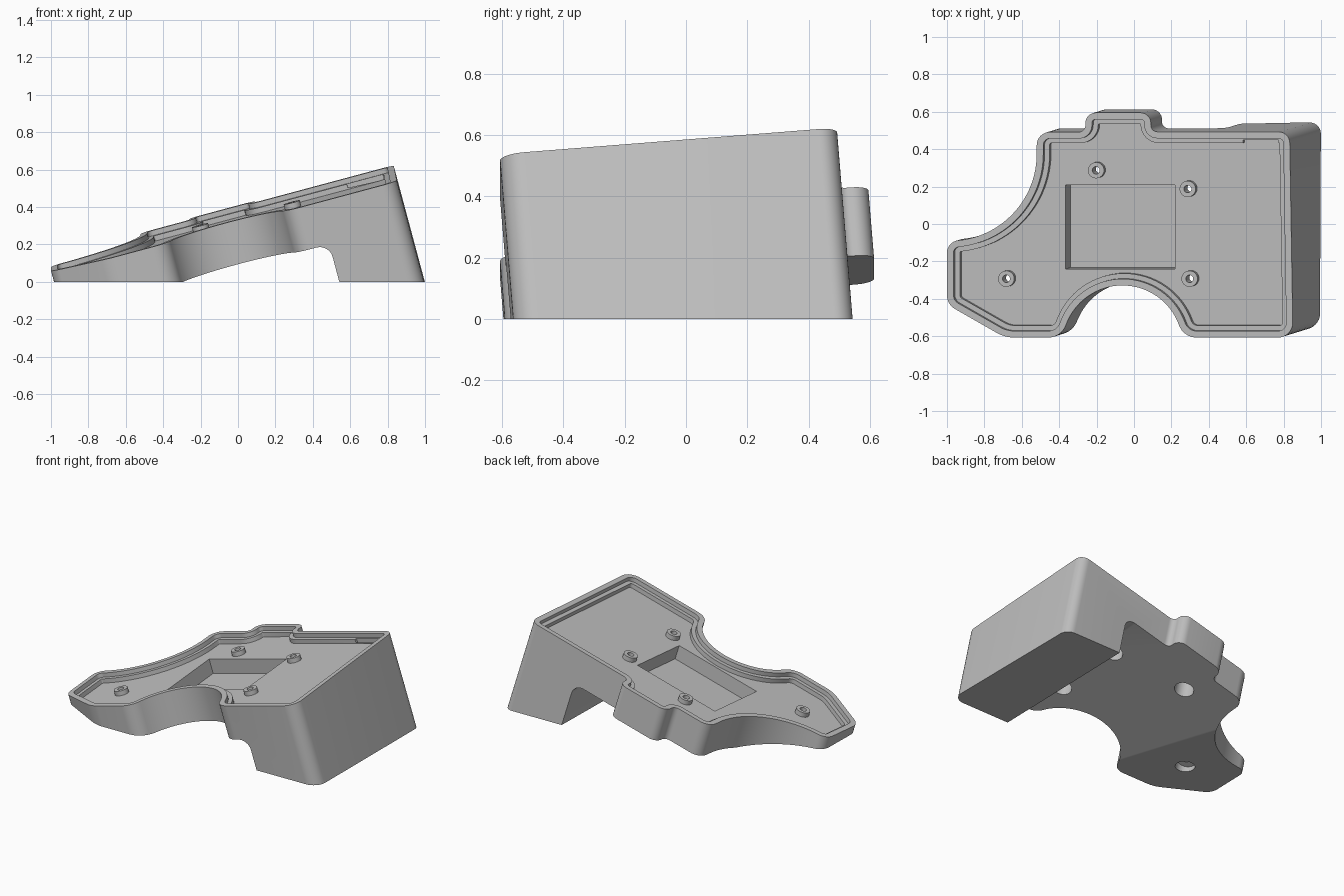
import bpy, bmesh, math
from mathutils import Matrix, Vector

if "Cube" in bpy.data.objects:
    bpy.data.objects.remove(bpy.data.objects["Cube"], do_unlink=True)

# Tilted frame: x and y as seen from above, w along the normal of the sloping top
SX, SY, Z0 = 0.268, 0.083, 0.36
N = Vector((-SX, -SY, 1)).normalized()
TILT = Matrix(((1, 0, N.x, 0), (0, 1, N.y, 0), (SX, SY, N.z, Z0), (0, 0, 0, 1)))
SWAP = Matrix(((1, 0, 0, 0), (0, 0, 1, 0), (0, 1, 0, 0), (0, 0, 0, 1)))

grey = bpy.data.materials.new("plain_grey")
grey.use_nodes = True
grey.diffuse_color = (0.53, 0.53, 0.53, 1)
grey.node_tree.nodes["Principled BSDF"].inputs["Base Color"].default_value = (0.53, 0.53, 0.53, 1)


def arc(cx, cy, r, a0, a1, n):
    """Points on an arc, as unrounded corners."""
    angles = [math.radians(a0 + (a1 - a0) * i / n) for i in range(n + 1)]
    return [(cx + r * math.cos(a), cy + r * math.sin(a), 0) for a in angles]


def rounded(corners, inset=0.0, steps=8):
    """Counter-clockwise corners (x, y, tangent length), moved inward and rounded."""
    pts = [Vector(c[:2]) for c in corners]
    count = len(pts)
    moved, tangents, turns = [], [], []
    for i, p in enumerate(pts):
        a = (p - pts[i - 1]).normalized()
        b = (pts[(i + 1) % count] - p).normalized()
        turn = math.atan2(a.x * b.y - a.y * b.x, a.dot(b))
        na, nb = Vector((-a.y, a.x)), Vector((-b.y, b.x))
        moved.append(p + (na + nb) * inset / (1 + na.dot(nb)))
        t = corners[i][2]
        tangents.append(max(t - inset * math.tan(turn / 2), 0.005) if t else 0)
        turns.append(turn)
    out = []
    for i, c in enumerate(moved):
        to_prev, to_next = moved[i - 1] - c, moved[(i + 1) % count] - c
        t = min(tangents[i], to_prev.length, to_next.length)
        if t == 0:
            out.append(c)
            continue
        a, b = c + to_prev.normalized() * t, c + to_next.normalized() * t
        k = math.cos(turns[i] / 2)
        for j in range(steps + 1):
            s = j / steps
            wa, wc, wb = (1 - s) ** 2, 2 * s * (1 - s) * k, s * s
            out.append((a * wa + c * wc + b * wb) / (wa + wc + wb))
    clean = []
    for p in out:
        if not clean or (p - clean[-1]).length > 0.0015:
            clean.append(p)
    if (clean[0] - clean[-1]).length < 0.0015:
        clean.pop()
    return clean


def prism(name, pts, low, high, matrix=TILT):
    """Solid extrusion of a flat outline."""
    bm = bmesh.new()
    face = bm.faces.new([bm.verts.new((p[0], p[1], low)) for p in pts])
    side = bmesh.ops.extrude_face_region(bm, geom=[face])["geom"]
    bmesh.ops.translate(bm, vec=(0, 0, high - low),
                        verts=[v for v in side if isinstance(v, bmesh.types.BMVert)])
    bm.transform(matrix)
    bm.normal_update()
    bmesh.ops.recalc_face_normals(bm, faces=bm.faces)
    if bm.calc_volume(signed=True) < 0:
        bmesh.ops.reverse_faces(bm, faces=bm.faces)
    mesh = bpy.data.meshes.new(name)
    bm.to_mesh(mesh)
    bm.free()
    mesh.materials.append(grey)
    obj = bpy.data.objects.new(name, mesh)
    bpy.context.collection.objects.link(obj)
    return obj


def box(x0, x1, y0, y1):
    return [(x0, y0), (x1, y0), (x1, y1), (x0, y1)]


def disc(x, y, r):
    return arc(x, y, r, 0, 348.75, 31)


def carve(obj, cutters):
    """Subtract each cutter, then bake the result."""
    for cutter in cutters:
        mod = obj.modifiers.new(cutter.name, "BOOLEAN")
        mod.operation, mod.solver, mod.object = "DIFFERENCE", "EXACT", cutter
    bpy.context.view_layer.update()
    result = bpy.data.meshes.new_from_object(obj.evaluated_get(bpy.context.evaluated_depsgraph_get()))
    obj.modifiers.clear()
    obj.data = result


# Outline of the case, with a thumb scoop at the front and a swept left shoulder
OUTLINE = [(-1, -0.43, 0.05), (-0.69, -0.607, 0.05), (-0.389, -0.607, 0.069)]
OUTLINE += arc(-0.062, -0.65, 0.3215, 160, 20, 32)
OUTLINE += [(0.265, -0.607, 0.069), (0.85, -0.607, 0.08), (0.832, 0.493, 0.06),
            (0.09, 0.493, 0.035), (0.09, 0.595, 0.055), (-0.26, 0.595, 0.055),
            (-0.26, 0.492, 0.035), (-0.52, 0.492, 0.07)]
OUTLINE += arc(-0.985, 0.375, 0.465, 0, -84, 24)
OUTLINE += [(-1, -0.093, 0.06)]

RIM, FLOOR = 0.035, -0.057
SCREWS = [(-0.21, 0.285), (0.28, 0.185), (0.29, -0.295), (-0.69, -0.295)]

body = prism("case_body", rounded(OUTLINE), -0.8, 0)

# Ground plane cut and the hollow under the slab, leaving the tall right foot
under = [(-2, -1, 0), (0.428, -1, 0), (0.428, -0.231, 0.07), (-2, -0.231, 0)]
cutters = [
    prism("ground_cutter", box(-3, 3, -3, 3), -3, 0, Matrix.Identity(4)),
    prism("underside_cutter", rounded(under), -2, 2, TILT @ SWAP),
    # Stepped tray: ledge, floor, back slot and rectangular pocket
    prism("ledge_cutter", rounded(OUTLINE, RIM), -0.028, 0.1),
    prism("tray_cutter", rounded(OUTLINE, 0.062), FLOOR, 0.1),
    prism("slot_cutter", box(0.575, 0.765, 0.3, 0.447), FLOOR, 0.1),
    prism("pocket_cutter", box(-0.38, 0.205, -0.245, 0.205), -0.155, 0.1),
]

# Screw holes with wide counterbores below
holes = [prism("hole_cutter", disc(x, y, 0.02), -0.5, 0.1) for x, y in SCREWS]
bores = [prism("bore_cutter", disc(x, y, 0.06), -0.7, -0.1) for x, y in SCREWS]
carve(body, cutters + holes + bores)

# Raised ring around each screw hole
parts = [body]
for (x, y), hole in zip(SCREWS, holes):
    boss = prism("screw_boss", disc(x, y, 0.043), FLOOR - 0.003, -0.026)
    carve(boss, [hole])
    parts.append(boss)

for cutter in cutters + holes + bores:
    bpy.data.objects.remove(cutter, do_unlink=True)

# Smooth curved walls, keep crisp edges
bpy.ops.object.select_all(action="DESELECT")
for part in parts:
    part.select_set(True)
bpy.context.view_layer.objects.active = body
bpy.ops.object.shade_smooth_by_angle(angle=math.radians(30))
